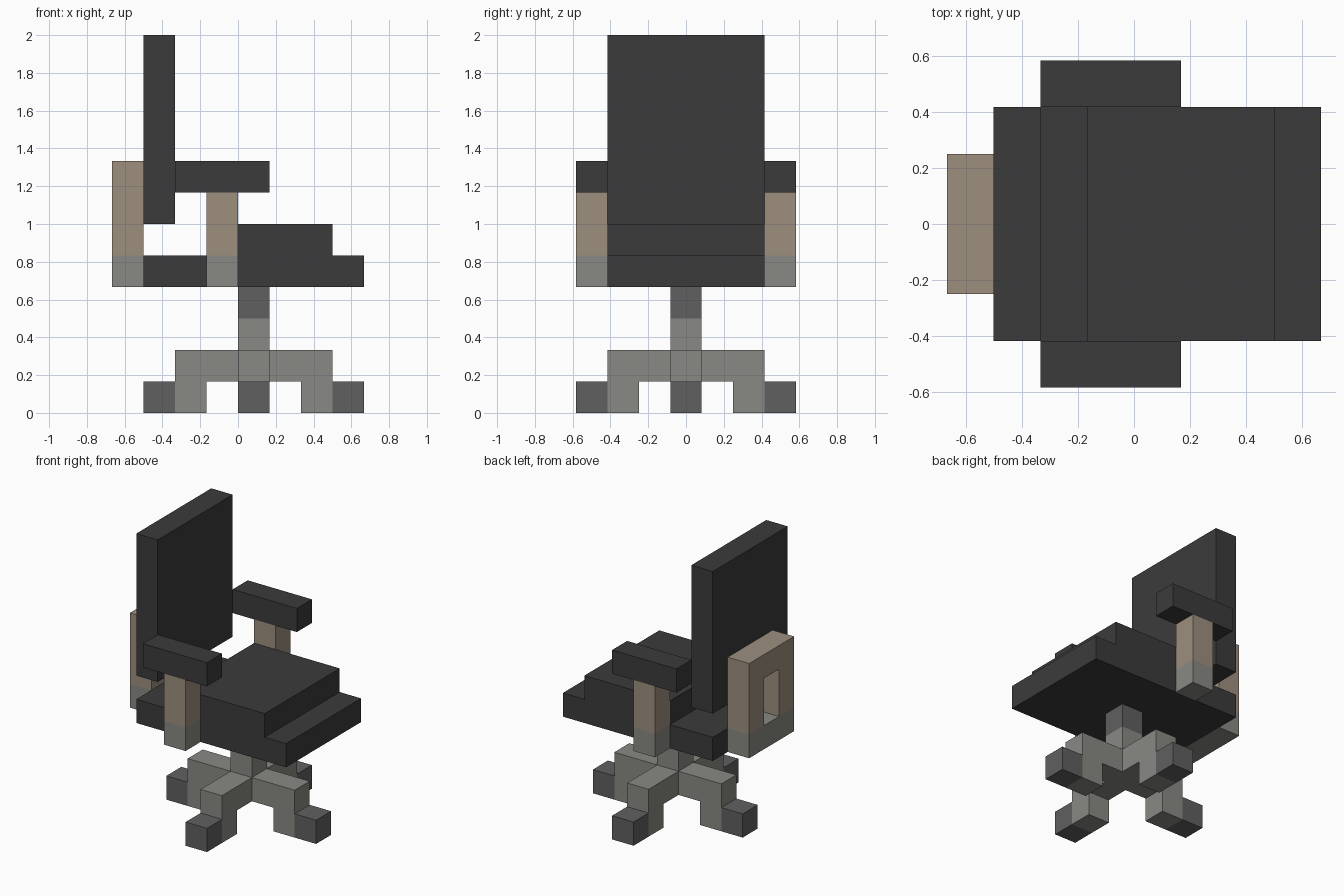
import bpy, bmesh
from math import pi
from mathutils import Matrix, Vector

U = 1 / 6          # edge length of one block
AXIS_X = 0.5       # pedestal centre, in blocks

cube = bpy.data.objects.get("Cube")
if cube:
    bpy.data.objects.remove(cube, do_unlink=True)


def material(name, color):
    mat = bpy.data.materials.new(name)
    mat.use_nodes = True
    mat.diffuse_color = (*color, 1)
    bsdf = mat.node_tree.nodes["Principled BSDF"]
    bsdf.inputs["Base Color"].default_value = (*color, 1)
    bsdf.inputs["Roughness"].default_value = 0.9
    return mat


BLACK = material("black upholstery", (0.044, 0.044, 0.044))
DARK = material("dark grey", (0.117, 0.117, 0.117))
GREY = material("metal grey", (0.25, 0.255, 0.23))
TAN = material("warm tan", (0.34, 0.275, 0.212))


def finish(name, bm, *mats):
    bmesh.ops.recalc_face_normals(bm, faces=bm.faces)
    bmesh.ops.scale(bm, vec=(U, U, U), verts=bm.verts)
    mesh = bpy.data.meshes.new(name)
    bm.to_mesh(mesh)
    bm.free()
    for mat in mats:
        mesh.materials.append(mat)
    obj = bpy.data.objects.new(name, mesh)
    bpy.context.collection.objects.link(obj)
    return obj


def box(name, x, y, z, mat, upper=None, split=None):
    """Box from (min, max) ranges; faces above the split height use the upper material."""
    bm = bmesh.new()
    bmesh.ops.create_cube(bm, size=1)
    for v in bm.verts:
        v.co = [sum(r) / 2 + c * (r[1] - r[0]) for c, r in zip(v.co, (x, y, z))]
    if upper:
        bmesh.ops.bisect_plane(bm, geom=bm.verts[:] + bm.edges[:] + bm.faces[:],
                               plane_co=(0, 0, split), plane_no=(0, 0, 1))
        for f in bm.faces:
            f.material_index = int(f.calc_center_median().z > split)
    return finish(name, bm, *([mat, upper] if upper else [mat]))


# Seat and backrest
WIDTH = (-2.5, 2.5)
box("seat_base", (-3, 4), WIDTH, (4, 5), BLACK)
box("seat_cushion", (-1, 3), WIDTH, (5, 6), BLACK)
box("backrest", (-3, -2), WIDTH, (6, 12), BLACK)

# Open bracket behind the backrest
REAR = (-4, -3)
box("bracket_bottom", REAR, (-1.5, 1.5), (4, 5), GREY)
box("bracket_top", REAR, (-1.5, 1.5), (7, 8), TAN)
for side, y in (("right", (-1.5, -0.5)), ("left", (0.5, 1.5))):
    box("bracket_upright_" + side, REAR, y, (5, 7), TAN)

# Armrests on their posts
for side, y in (("right", (-3.5, -2.5)), ("left", (2.5, 3.5))):
    box("arm_post_" + side, (-1, 0), y, (4, 7), GREY, TAN, 5)
    box("armrest_" + side, (-2, 1), y, (7, 8), BLACK)

# Pedestal column
box("column", (0, 1), (-0.5, 0.5), (1, 4), GREY, DARK, 3)

# Four bent legs, each with a caster block
LEG = [(0.5, 1), (0.5, 2), (2.5, 2), (2.5, 0), (1.5, 0), (1.5, 1)]
for i in range(4):
    turn = Matrix.Translation((AXIS_X, 0, 0)) @ Matrix.Rotation(i * pi / 2, 4, "Z")
    bm = bmesh.new()
    face = bm.faces.new([bm.verts.new((r, -0.5, z)) for r, z in LEG])
    grown = bmesh.ops.extrude_face_region(bm, geom=[face])["geom"]
    bmesh.ops.translate(bm, vec=(0, 1, 0),
                        verts=[v for v in grown if isinstance(v, bmesh.types.BMVert)])
    bmesh.ops.transform(bm, matrix=turn, verts=bm.verts)
    finish(f"leg_{i + 1}", bm, GREY)

    c = turn @ Vector((3, 0, 0.5))
    box(f"caster_{i + 1}", *[(v - 0.5, v + 0.5) for v in c], DARK)
